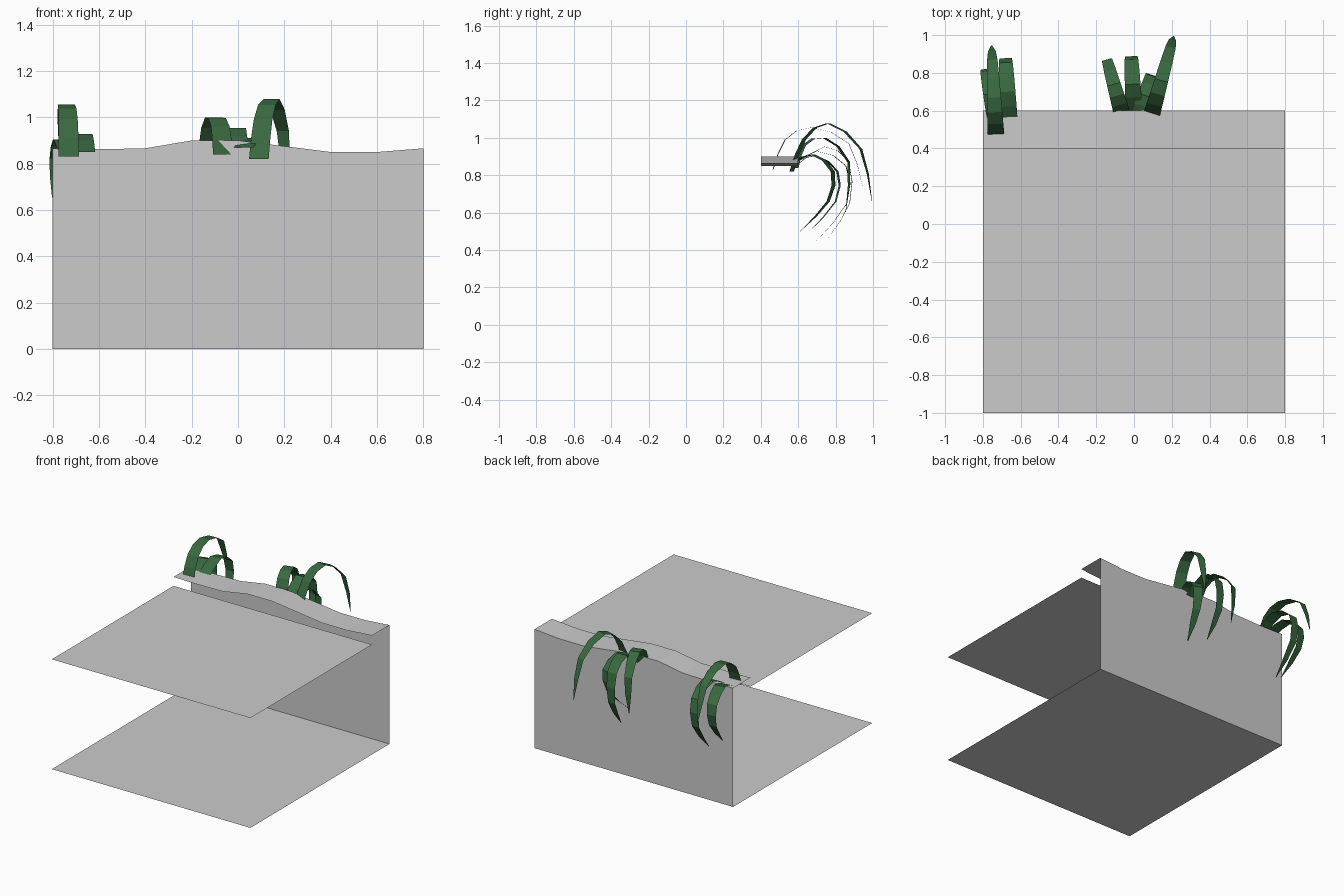
import bpy
import math
from mathutils import Vector

if "Cube" in bpy.data.objects:
    bpy.data.objects.remove(bpy.data.objects["Cube"])


def make_object(name, verts, faces, material=None):
    mesh = bpy.data.meshes.new(name)
    mesh.from_pydata(verts, [], faces)
    mesh.update()
    obj = bpy.data.objects.new(name, mesh)
    bpy.context.collection.objects.link(obj)
    if material:
        mesh.materials.append(material)
    return obj


def strip(name, side_a, side_b, material=None):
    """Row of quads between two matching edge lines."""
    n = len(side_a)
    faces = [(i, i + 1, n + i + 1, n + i) for i in range(n - 1)]
    return make_object(name, list(side_a) + list(side_b), faces, material)


def smooth_path(points, steps=2):
    """Catmull-Rom curve through the control points."""
    p = [Vector(q) for q in points]
    p = [2 * p[0] - p[1]] + p + [2 * p[-1] - p[-2]]
    out = []
    for i in range(1, len(p) - 2):
        a, b, c, d = p[i - 1:i + 3]
        for s in range(steps):
            t = s / steps
            out.append(0.5 * (2 * b + (c - a) * t + (2 * a - 5 * b + 4 * c - d) * t ** 2
                              + (3 * b - a - 3 * c + d) * t ** 3))
    return out + [p[-2]]


# Flat floor and lower shelf
strip("floor_panel", [(-0.8, -1, 0), (0.8, -1, 0)], [(-0.8, 0.6, 0), (0.8, 0.6, 0)])
strip("shelf_panel", [(-0.8, -1, 0.8), (0.8, -1, 0.8)], [(-0.8, 0.4, 0.8), (0.8, 0.4, 0.8)])

# Back wall with wavy top, and the narrow ledge that follows it
heights = [0.865, 0.862, 0.866, 0.9, 0.9, 0.875, 0.85, 0.85, 0.866]
xs = [-0.8 + 0.2 * i for i in range(9)]
rim = [(x, 0.6, z) for x, z in zip(xs, heights)]
strip("back_wall", [(x, 0.6, 0) for x in xs][::-1], rim[::-1])
strip("wavy_ledge", [(x, 0.4, z) for x, z in zip(xs, heights)], rim)

# Grass blades: base x, sideways lean per unit y, side profile (y, z)
green = bpy.data.materials.new("leaf_green")
green.diffuse_color = (0.04, 0.14, 0.05, 1)
green.use_nodes = True
green.node_tree.nodes["Principled BSDF"].inputs["Base Color"].default_value = green.diffuse_color

blades = {
    "center_blade_left": (-0.065, -0.28, [(0.59, 0.84), (0.63, 0.96), (0.74, 1.0), (0.87, 0.87), (0.853, 0.6)]),
    "center_blade_middle": (0.0, -0.05, [(0.60, 0.86), (0.74, 0.953), (0.87, 0.87), (0.875, 0.65), (0.757, 0.46)]),
    "center_blade_tall": (0.09, 0.28, [(0.565, 0.82), (0.63, 0.99), (0.76, 1.078), (0.935, 0.94), (0.995, 0.655)]),
    "center_blade_short": (0.025, 0.33, [(0.57, 0.87), (0.68, 0.91), (0.785, 0.82), (0.76, 0.66), (0.61, 0.50)]),
    "side_blade_tall": (-0.73, -0.05, [(0.465, 0.83), (0.53, 0.99), (0.67, 1.055), (0.87, 0.97), (0.946, 0.73)]),
    "side_blade_right": (-0.66, -0.06, [(0.545, 0.85), (0.70, 0.928), (0.855, 0.85), (0.86, 0.65), (0.69, 0.44)]),
    "side_blade_left": (-0.735, -0.17, [(0.56, 0.86), (0.69, 0.905), (0.81, 0.82), (0.80, 0.66), (0.65, 0.49)]),
}

for name, (x0, lean, profile) in blades.items():
    path = smooth_path(profile)
    y0 = path[0].y if len(path[0]) > 2 else path[0][0]
    across = Vector((1, -lean, 0)).normalized()
    left, right = [], []
    for i, q in enumerate(path):
        t = i / (len(path) - 1)
        # full width at the root, narrowing to a point
        half = 0.042 * math.sqrt(max(0.0, 1 - t ** 1.6)) + 0.002
        c = Vector((x0 + lean * (q[0] - y0), q[0], q[1]))
        left.append(c - across * half)
        right.append(c + across * half)
    strip(name, left, right, green)
